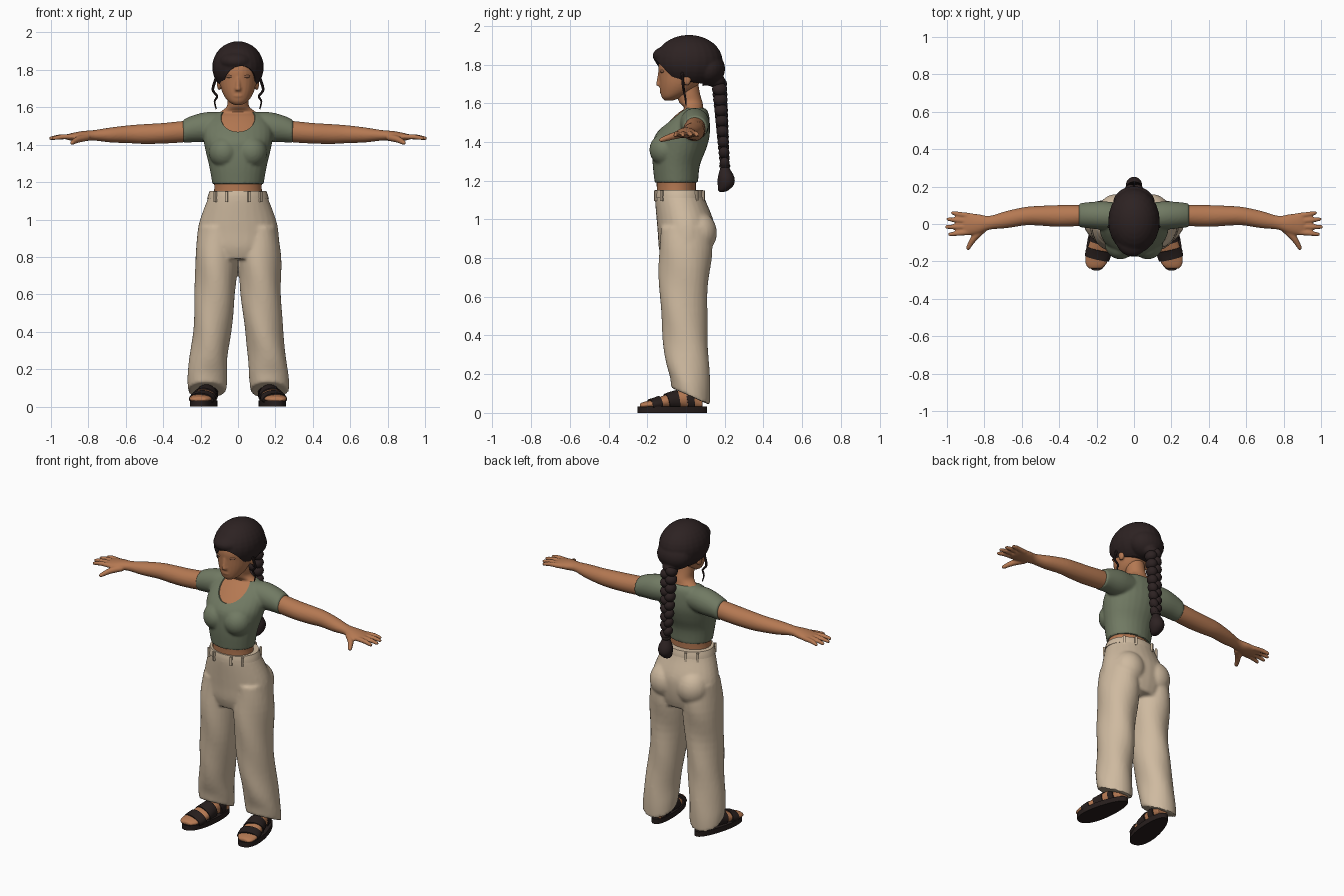
import bpy
import bmesh
import math
from mathutils import Vector, Matrix, Euler

old_cube = bpy.data.objects.get("Cube")
if old_cube:
    bpy.data.objects.remove(old_cube, do_unlink=True)


def make_material(name, red, green, blue):
    mat = bpy.data.materials.new(name)
    mat.use_nodes = True
    colour = (red, green, blue, 1)
    mat.diffuse_color = colour
    shader = next(n for n in mat.node_tree.nodes if n.type == "BSDF_PRINCIPLED")
    shader.inputs["Base Color"].default_value = colour
    shader.inputs["Roughness"].default_value = 0.8
    return mat


skin = make_material("warm skin", .46, .19, .085)
eye_shade = make_material("shaded eyelid", .27, .12, .065)
sage = make_material("sage cloth", .165, .195, .125)
cream = make_material("cream cloth", .62, .49, .35)
dark_hair = make_material("dark brown hair", .026, .016, .016)
leather = make_material("black leather", .02, .013, .012)

UP, SIDE, DEPTH = Vector((0, 0, 1)), Vector((1, 0, 0)), Vector((0, 1, 0))
finished = []


def resample(rings, steps=4):
    """Pass a smooth curve through the given rings."""
    rings = [tuple(r) + (0,) * (6 - len(r)) for r in rings]
    last = len(rings) - 1
    out = []
    for i in range(last):
        near = (rings[max(i - 1, 0)], rings[i], rings[i + 1], rings[min(i + 2, last)])
        for j in range(steps):
            t = j / steps
            out.append([.5 * (2 * q + (r - p) * t + (2 * p - 5 * q + 4 * r - s) * t * t
                              + (3 * q - p - 3 * r + s) * t ** 3)
                        for p, q, r, s in zip(*near)])
    out.append(rings[-1])
    return out


def tube(bm, rings, axis=None, sides=28, ripple=0):
    """Loft closed elliptical rings: x, y, z, half width, half depth, slope."""
    rings = resample(rings)
    centres = [Vector(r[:3]) for r in rings]
    whole = centres[-1] - centres[0]
    hint = DEPTH if abs(whole.x) > max(abs(whole.y), abs(whole.z)) else SIDE
    loops = []
    for i, (x, y, z, a, b, slope) in enumerate(rings):
        along = axis or (centres[min(i + 1, len(rings) - 1)] - centres[max(i - 1, 0)])
        along = along.normalized()
        u = (hint - along * hint.dot(along)).normalized()
        v = along.cross(u)
        loop = []
        for k in range(sides):
            angle = math.tau * k / sides
            swell = 1 + ripple * math.sin(3 * angle + 18 * z)
            p = centres[i] + (u * a * math.cos(angle) + v * b * math.sin(angle)) * swell
            p.z += slope * (p.y - y)
            loop.append(bm.verts.new(p))
        loops.append(loop)
    for lower, upper in zip(loops, loops[1:]):
        for k in range(sides):
            n = (k + 1) % sides
            bm.faces.new((lower[k], lower[n], upper[n], upper[k]))
    bm.faces.new(loops[0])
    bm.faces.new(loops[-1])


def blob(bm, place, size, turn=(0, 0, 0)):
    bmesh.ops.create_uvsphere(bm, u_segments=24, v_segments=16, radius=1,
                              matrix=Matrix.LocRotScale(Vector(place), Euler(turn), Vector(size)))


def finish(name, bm, mat, mirror=False, voxel=0, cutters=()):
    """Turn the bmesh into an object, blend its pieces and bake the modifiers."""
    bmesh.ops.recalc_face_normals(bm, faces=bm.faces[:])
    mesh = bpy.data.meshes.new(name)
    bm.to_mesh(mesh)
    bm.free()
    obj = bpy.data.objects.new(name, mesh)
    bpy.context.collection.objects.link(obj)
    if mirror:
        obj.modifiers.new("Mirror", "MIRROR").use_mirror_merge = False
    if voxel:
        remesh = obj.modifiers.new("Blend", "REMESH")
        remesh.mode = "VOXEL"
        remesh.voxel_size = voxel
        soften = obj.modifiers.new("Soften", "SMOOTH")
        soften.factor, soften.iterations = .5, 3
    for cutter in cutters:
        cut = obj.modifiers.new("Cut", "BOOLEAN")
        cut.operation, cut.object = "DIFFERENCE", cutter
    bpy.context.view_layer.update()
    graph = bpy.context.evaluated_depsgraph_get()
    baked = bpy.data.meshes.new_from_object(obj.evaluated_get(graph))
    obj.modifiers.clear()
    obj.data = baked
    baked.name = name
    baked.materials.clear()
    if mat:
        baked.materials.append(mat)
        finished.append(obj)
    else:
        obj.hide_render = True
    for cutter in cutters:
        bpy.data.objects.remove(cutter, do_unlink=True)
    return obj


# Cropped top with short sleeves and a scooped neck
torso = [(0, -.05, 1.19, .137, .112), (0, -.05, 1.28, .153, .122), (0, -.035, 1.36, .172, .138),
         (0, -.02, 1.43, .185, .142), (0, .01, 1.5, .18, .113), (0, .033, 1.55, .145, .083),
         (0, .04, 1.575, .105, .06)]
bm = bmesh.new()
blob(bm, (0, -.085, 1.59), (.105, .15, .128))
neck_cutter = finish("neck_cutter", bm, None)
bm = bmesh.new()
tube(bm, torso, UP)
for s in (1, -1):
    blob(bm, (s * .073, -.105, 1.36), (.083, .084, .085))
    tube(bm, [(s * .06, .04, 1.5, .07, .07), (s * .16, .045, 1.495, .076, .08),
              (s * .24, .047, 1.485, .07, .072), (s * .295, .047, 1.471, .063, .062)], SIDE)
finish("cropped_top", bm, sage, voxel=.008, cutters=[neck_cutter])

# Bare waist, chest and neck
bm = bmesh.new()
tube(bm, [(0, -.05, 1.1, .132, .1)]
     + [(x, y, z, a - .01, b - .01) for x, y, z, a, b in torso]
     + [(0, .025, 1.605, .06, .06), (0, .012, 1.65, .057, .06), (0, 0, 1.72, .055, .06)], UP)
finish("body", bm, skin)

# Head with nose, lips and ears
bm = bmesh.new()
tube(bm, [(0, -.09, 1.613, .02, .02), (0, -.075, 1.63, .05, .05), (0, -.05, 1.66, .074, .083),
          (0, -.035, 1.7, .091, .102), (0, -.025, 1.75, .1, .115), (0, -.02, 1.8, .105, .122),
          (0, -.015, 1.86, .095, .108), (0, -.01, 1.91, .045, .06)], UP)
tube(bm, [(0, -.13, 1.77, .01, .012), (0, -.137, 1.72, .012, .014), (0, -.136, 1.69, .018, .018)])
blob(bm, (0, -.136, 1.7), (.016, .02, .013))
blob(bm, (0, -.124, 1.662), (.027, .013, .01))
for s in (1, -1):
    blob(bm, (s * .1, .005, 1.725), (.013, .022, .034))
finish("head", bm, skin, voxel=.006)

bm = bmesh.new()
blob(bm, (.043, -.122, 1.765), (.023, .012, .009), (0, 0, .2))
finish("eyelids", bm, eye_shade, mirror=True)

# Arms, hands, fingers and thumbs
bm = bmesh.new()
tube(bm, [(.2, .047, 1.478, .05, .054), (.3, .045, 1.469, .056, .057), (.4, .043, 1.461, .058, .055),
          (.5, .044, 1.457, .053, .053), (.58, .042, 1.456, .049, .048), (.68, .024, 1.452, .046, .04),
          (.77, .007, 1.45, .037, .028), (.83, 0, 1.446, .052, .027), (.89, -.001, 1.442, .06, .02),
          (.915, -.001, 1.44, .054, .013)], SIDE)
for base, tip_x, tip_y in ((.043, .972, .06), (.015, .995, .026), (-.014, 1.003, -.016), (-.043, .988, -.056)):
    middle = (.89 + tip_x) / 2
    tube(bm, [(.87, base, 1.442, .015, .015), (middle, (base + tip_y) / 2, 1.442, .014, .014),
              (tip_x, tip_y, 1.434, .01, .01)], sides=12)
    blob(bm, (tip_x - .002, tip_y, 1.434), (.01, .01, .01))
tube(bm, [(.81, -.025, 1.44, .024, .02), (.855, -.075, 1.428, .018, .018),
          (.887, -.128, 1.41, .012, .012)], sides=14)
blob(bm, (.887, -.128, 1.41), (.012, .012, .011))
finish("arms", bm, skin, mirror=True, voxel=.006)

# Wide trousers with slanting hems
bm = bmesh.new()
tube(bm, [(0, -.035, 1.145, .148, .122), (0, -.03, 1.1, .166, .13), (0, -.006, 1, .203, .146),
          (0, 0, .93, .217, .146), (0, -.002, .85, .218, .138), (0, -.002, .79, .19, .12)], UP)
for s in (1, -1):
    blob(bm, (s * .095, .06, .93), (.1, .1, .11))
    tube(bm, [(s * .11, 0, .96, .1, .13), (s * .116, -.004, .8, .113, .137),
              (s * .123, -.013, .6, .108, .122), (s * .139, -.004, .4, .102, .117),
              (s * .158, .008, .25, .102, .112, -.1), (s * .165, .02, .15, .106, .104, -.3),
              (s * .167, .024, .085, .103, .1, -.45)], UP, ripple=.022)
finish("trousers", bm, cream, voxel=.01)

bm = bmesh.new()
tube(bm, [(0, -.034, 1.11, .165, .13), (0, -.035, 1.13, .16, .128), (0, -.036, 1.152, .152, .123)], UP)
for angle in (.75, 1.2, 1.95, 2.4):
    for s in (1, -1):
        place = Vector((.166 * math.cos(angle), s * .133 * math.sin(angle) - .034, 1.122))
        spin = Euler((0, 0, s * angle))
        bmesh.ops.create_cube(bm, matrix=Matrix.LocRotScale(place, spin, Vector((.012, .014, .055))))
finish("waistband_and_loops", bm, cream)

# Feet
bm = bmesh.new()
tube(bm, [(.148, .085, .05, .035, .03), (.158, .03, .07, .044, .05), (.17, -.04, .068, .05, .045),
          (.183, -.11, .056, .06, .036), (.196, -.17, .045, .064, .024), (.203, -.215, .04, .056, .018),
          (.207, -.238, .037, .036, .012)], DEPTH)
blob(bm, (.155, .04, .11), (.042, .045, .09))
finish("feet", bm, skin, mirror=True, voxel=.007)

# Sandal soles, wider at the toe, and straps
bm = bmesh.new()
turn = Matrix.LocRotScale(Vector((.178, -.07, 0)), Euler((0, 0, .17)), None)
outline = []
for k in range(40):
    c, d = math.cos(math.tau * k / 40), math.sin(math.tau * k / 40)
    px = math.copysign(abs(c) ** .85, c) * (.066 - .012 * d)
    outline.append(bm.verts.new(turn @ Vector((px, .182 * d, 0))))
base = bm.faces.new(outline)
raised = bmesh.ops.extrude_face_region(bm, geom=[base])["geom"]
bmesh.ops.translate(bm, vec=UP * .032, verts=[g for g in raised if isinstance(g, bmesh.types.BMVert)])
finish("sandal_soles", bm, leather, mirror=True)

bm = bmesh.new()
tube(bm, [(.198, -.185, .038, .066, .034), (.192, -.16, .043, .069, .036), (.186, -.135, .048, .068, .041)])
tube(bm, [(.18, -.1, .054, .065, .046), (.173, -.07, .061, .06, .05), (.168, -.04, .066, .056, .053)])
tube(bm, [(.16, .0, .062, .052, .055), (.157, .02, .066, .05, .057), (.155, .04, .068, .049, .057)])
finish("sandal_straps", bm, leather, mirror=True)

# Hair swept back from an arched hairline
bm = bmesh.new()
blob(bm, (.012, -.15, 1.7), (.098, .14, .122), (0, .12, 0))
arch_cutter = finish("hairline_cutter", bm, None)
bm = bmesh.new()
bmesh.ops.create_cube(bm, matrix=Matrix.LocRotScale(
    Vector((0, -.15, 1.61)), Euler((-.15, 0, 0)), Vector((.6, .44, .25))))
ear_cutter = finish("ear_cutter", bm, None)
bm = bmesh.new()
blob(bm, (0, .015, 1.815), (.138, .175, .138))
blob(bm, (0, .112, 1.778), (.112, .09, .088))
blob(bm, (-.01, -.07, 1.845), (.092, .103, .056))
blob(bm, (0, .155, 1.715), (.05, .048, .035))
finish("hair", bm, dark_hair, voxel=.007, cutters=[arch_cutter, ear_cutter])

# Long plait with alternating strands and a loose end
bm = bmesh.new()
count = 16
for i in range(count):
    t = i / (count - 1)
    s = 1 if i % 2 else -1
    size = 1 - .35 * t
    blob(bm, (s * .018 * size, .172 + .028 * t, 1.7 - .41 * t),
         (.037 * size, .04 * size, .033), (0, s * .6, 0))
tube(bm, [(0, .2, 1.295, .02, .02), (0, .2, 1.27, .022, .022), (0, .207, 1.22, .042, .042),
          (0, .206, 1.18, .04, .042), (0, .192, 1.15, .024, .026), (0, .185, 1.142, .008, .01)], UP)
finish("plait", bm, dark_hair)

bm = bmesh.new()
tube(bm, [(0, .2, 1.268, .026, .026), (0, .2, 1.276, .029, .029), (0, .2, 1.284, .026, .026)], UP)
finish("hair_tie", bm, leather)

# Loose curls beside the face
bm = bmesh.new()
tube(bm, [(.115, -.02, 1.76, .008, .008), (.135, -.015, 1.695, .007, .007), (.112, -.01, 1.66, .006, .006),
          (.125, -.004, 1.63, .005, .005), (.116, 0, 1.59, .003, .003)], sides=8)
finish("loose_curls", bm, dark_hair, mirror=True)

# Smooth shading that keeps the cut edges crisp
bpy.ops.object.select_all(action="DESELECT")
for obj in finished:
    obj.select_set(True)
bpy.context.view_layer.objects.active = finished[0]
bpy.ops.object.shade_smooth_by_angle(angle=math.radians(42))
